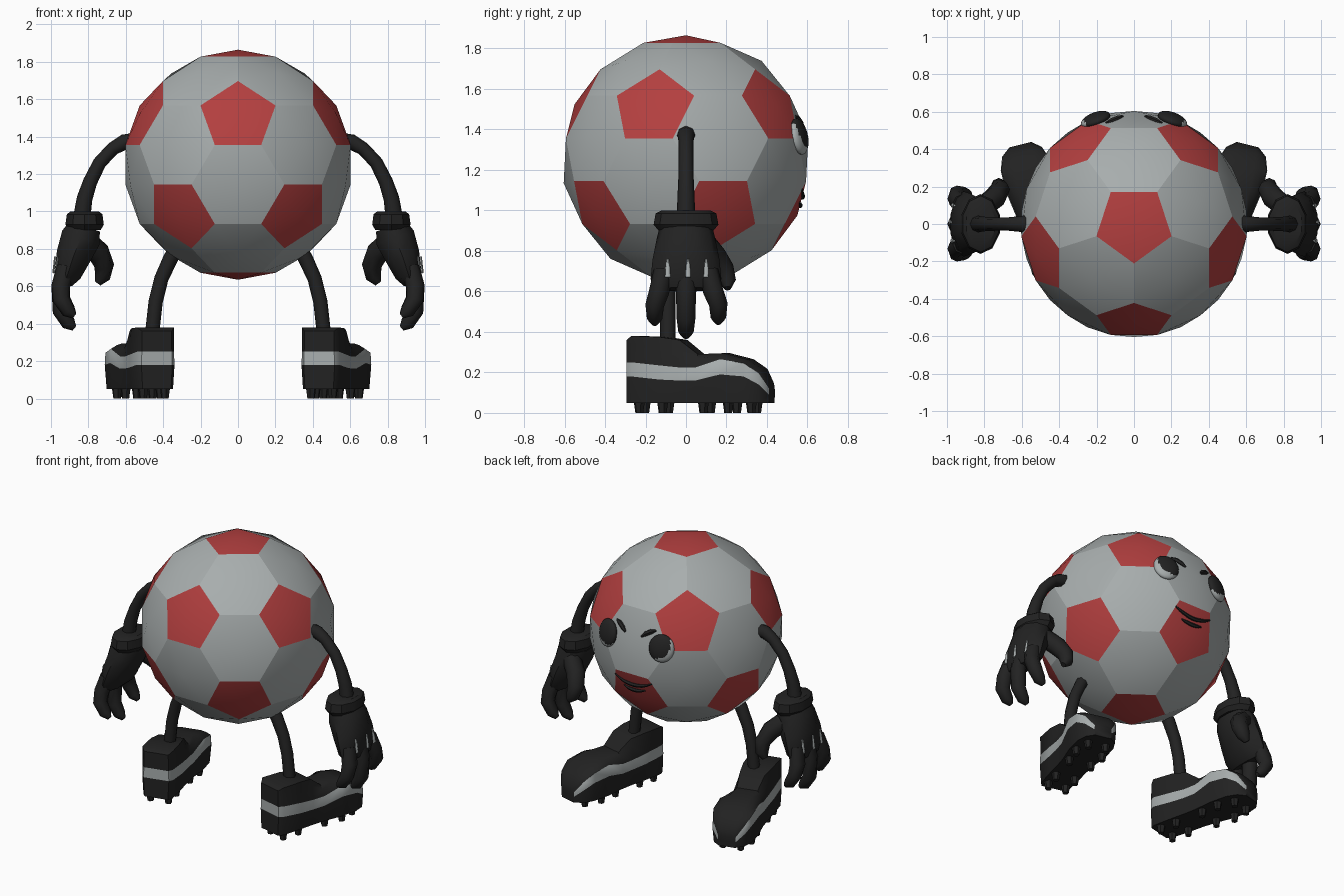
import bpy, bmesh, math
from mathutils import Vector, Matrix
from mathutils.bvhtree import BVHTree

if "Cube" in bpy.data.objects:
    bpy.data.objects.remove(bpy.data.objects["Cube"], do_unlink=True)


def material(name, rgb):
    m = bpy.data.materials.new(name)
    m.use_nodes = True
    m.diffuse_color = (*rgb, 1)
    m.node_tree.nodes["Principled BSDF"].inputs["Base Color"].default_value = (*rgb, 1)
    return m


GREY = material("light grey", (0.39, 0.42, 0.42))
RED = material("red", (0.45, 0.05, 0.05))
BLACK = material("black", (0.016, 0.016, 0.016))


def finish(name, bm, mats, sharp=40):
    """Smooth shade up to an angle and add the object to the scene."""
    bmesh.ops.recalc_face_normals(bm, faces=bm.faces[:])
    for f in bm.faces:
        f.smooth = True
    if sharp:
        for e in bm.edges:
            e.smooth = e.calc_face_angle(0) < math.radians(sharp)
    mesh = bpy.data.meshes.new(name)
    bm.to_mesh(mesh)
    bm.free()
    for m in mats:
        mesh.materials.append(m)
    ob = bpy.data.objects.new(name, mesh)
    bpy.context.collection.objects.link(ob)
    return ob


def loft(name, stations, n=8, mat=BLACK, sharp=50):
    """Tube through (point, radius along y, radius across) stations."""
    bm = bmesh.new()
    pts = [Vector(s[0]) for s in stations]
    rings = []
    for i, (_, ru, rv) in enumerate(stations):
        t = (pts[min(i + 1, len(pts) - 1)] - pts[max(i - 1, 0)]).normalized()
        u = Vector((0, 1, 0))
        u = (u - t * u.dot(t)).normalized()
        v = t.cross(u)
        angles = [2 * math.pi * k / n for k in range(n)]
        rings.append([bm.verts.new(pts[i] + u * ru * math.cos(a) + v * rv * math.sin(a))
                      for a in angles])
    for a, b in zip(rings, rings[1:]):
        for k in range(n):
            bm.faces.new((a[k], a[(k + 1) % n], b[(k + 1) % n], b[k]))
    bm.faces.new(rings[0])
    bm.faces.new(rings[-1])
    return finish(name, bm, [mat], sharp)


def tube(name, points, radii, n=8):
    return loft(name, [(p, r, r) for p, r in zip(points, radii)], n)


# Ball: icosahedron cut into pentagon and hexagon panels, domed onto a sphere
R = 0.615
CENTRE = Vector((0, 0, 1.25))
ico = bmesh.new()
ico.verts.new((0, 0, 1))
ico.verts.new((0, 0, -1))
lat = math.atan(0.5)
for k in range(5):
    for sign in (1, -1):
        a = math.radians(72 * k - 90 * sign)
        ico.verts.new((math.cos(lat) * math.cos(a), math.cos(lat) * math.sin(a),
                       sign * math.sin(lat)))
bmesh.ops.convex_hull(ico, input=ico.verts[:])

ball = bmesh.new()
cache, hubs = {}, set()


def ball_vert(p, hub=False):
    p = p.normalized() * R + CENTRE
    key = tuple(round(c, 3) + 0.0 for c in p)
    if key not in cache:
        cache[key] = ball.verts.new(p)
    if hub:
        hubs.add(cache[key])
    return cache[key]


for f in ico.faces:
    tri = [v.co.copy() for v in f.verts]
    rim = []
    for i in range(3):
        a, b, c = tri[i], tri[(i + 1) % 3], tri[i - 1]
        near, far = ball_vert(a.lerp(b, 1 / 3)), ball_vert(a.lerp(b, 2 / 3))
        ball.faces.new((ball_vert(a, True), near, ball_vert(a.lerp(c, 1 / 3)))).material_index = 1
        rim += [near, far]
    hub = ball_vert(sum(tri, Vector()), True)
    for i in range(6):
        ball.faces.new((hub, rim[i], rim[(i + 1) % 6]))
ico.free()
for e in ball.edges:
    e.smooth = bool(hubs & set(e.verts))
tree = BVHTree.FromBMesh(ball)
finish("ball_body", ball, [GREY, RED], sharp=None)


def on_face(x, z):
    """Point of the ball's face side at the given x and z."""
    return tree.ray_cast(Vector((x, 2, z)), Vector((0, -1, 0)))[0]


# Mouth lines
for name, half, z, rise in (("upper_mouth", 0.14, 1.065, 0.04), ("lower_mouth", 0.08, 1.025, 0.015)):
    ts = [i / 4 - 1 for i in range(9)]
    tube(name, [on_face(half * t, z + rise * t * t) for t in ts],
         [0.014 - 0.009 * t * t for t in ts], 6)


def shoe(name, s):
    # columns: y, half width, top height, top width factor, stripe bottom, stripe top
    stations = [(-.19, .085, .36, .95, .18, .25), (-.16, .105, .38, .98, .18, .25),
                (-.02, .11, .375, .9, .165, .235), (.08, .11, .36, .75, .16, .225),
                (.17, .115, .29, .6, .16, .225), (.30, .135, .295, .5, .19, .265),
                (.42, .135, .265, .5, .18, .245), (.49, .11, .22, .5, .14, .195),
                (.53, .06, .15, .6, .09, .12)]
    place = Matrix.Translation((s * 0.48, -0.09, 0)) @ Matrix.Rotation(-s * math.radians(14), 4, 'Z')
    bm = bmesh.new()
    rows = []
    for y, w, top, k, lo, hi in stations:
        half = [(0.92 * w, 0.05), (w, lo), (0.97 * w, hi),
                (w * (0.5 + 0.48 * k), hi + 0.65 * (top - hi)), (w * k, top)]
        rows.append([[bm.verts.new(place @ Vector((d * x, y, z))) for x, z in half] for d in (-1, 1)])
    for (al, ar), (bl, br) in zip(rows, rows[1:]):
        for a, b in ((al, bl), (ar, br)):
            for i in range(4):
                bm.faces.new((a[i], a[i + 1], b[i + 1], b[i])).material_index = int(i == 1)
        for i in (0, 4):
            bm.faces.new((al[i], ar[i], br[i], bl[i]))
    for end, stripe in ((0, 1), (-1, -1)):
        l, r = rows[end]
        for i in range(4):
            bm.faces.new((l[i], r[i], r[i + 1], l[i + 1])).material_index = int(i == stripe)
    finish(name, bm, [BLACK, GREY], 40)
    # Studs under the sole
    bm = bmesh.new()
    for x, y in ((.06, -.13), (.065, -.01), (.075, .2), (.09, .33), (.06, .44)):
        for d in (-1, 1):
            bmesh.ops.create_cone(bm, cap_ends=True, segments=6, radius1=0.02, radius2=0.03,
                                  depth=0.07, matrix=place @ Matrix.Translation((d * x, y, 0.035)))
    finish(name + "_studs", bm, [BLACK])


for s, side in ((1, "left_"), (-1, "right_")):
    # Eye: flattened dome with a dark pupil set inwards and up
    spot = on_face(s * 0.205, 1.365)
    out = (spot - CENTRE).normalized()
    bm = bmesh.new()
    bmesh.ops.create_uvsphere(bm, u_segments=24, v_segments=14, radius=0.087,
                              matrix=Matrix.Translation(spot) @ out.to_track_quat('Z', 'Y').to_matrix().to_4x4()
                              @ Matrix.Diagonal((0.95, 1.05, 0.4, 1)))
    for f in bm.faces:
        c = f.calc_center_median() - spot
        f.material_index = int(math.hypot(c.x * s + 0.018, c.z - 0.02) < 0.08)
    finish(side + "eye", bm, [GREY, BLACK])

    # Eyebrow
    tube(side + "eyebrow", [on_face(s * x, z) for x, z in ((.06, 1.415), (.085, 1.435), (.12, 1.455), (.15, 1.465))],
         (0.008, 0.017, 0.017, 0.006), 6)

    # Arm and leg
    tube(side + "arm", [(s * x, 0, z) for x, z in ((.56, 1.37), (.61, 1.37), (.67, 1.335), (.74, 1.26),
                                                   (.79, 1.16), (.82, 1.07), (.835, .97))],
         (0.05, 0.042, 0.036, 0.036, 0.038, 0.042, 0.046))
    tube(side + "leg", [(s * x, -0.09, z) for x, z in ((.31, .83), (.36, .75), (.41, .64), (.44, .52), (.46, .34))],
         (0.04, 0.04, 0.038, 0.038, 0.038))

    # Glove: cuff and palm, then fingers and thumb
    loft(side + "cuff", [((s * .82, 0, z), ru, rv) for z, ru, rv in
                         ((1.0, .12, .08), (.985, .15, .1), (.93, .16, .108), (.9, .135, .09))], 10, sharp=35)
    loft(side + "palm", [((s * x, 0, z), ru, rv) for x, z, ru, rv in
                         ((.82, .92, .13, .09), (.84, .86, .145, .112), (.88, .76, .165, .098),
                          (.912, .66, .175, .075), (.925, .61, .15, .04))], 10)
    for finger, y0, y1, tip in (("back", -.11, -.155, .44), ("middle", 0, 0, .375), ("front", .11, .16, .445)):
        ym = (y0 + y1) / 2
        tube(side + finger + "_finger",
             [(s * .92, y0, .7), (s * .948, ym, .6), (s * .945, y1, tip + .09),
              (s * .905, y1, tip + .025), (s * .875, y1, tip)],
             (0.05, 0.05, 0.046, 0.038, 0.015))
    tube(side + "thumb", [(s * .81, .09, .84), (s * .745, .14, .78), (s * .715, .185, .71),
                          (s * .725, .205, .65), (s * .75, .205, .615)],
         (0.06, 0.06, 0.053, 0.042, 0.018))
    for i, y in enumerate((-0.09, 0.01, 0.1)):
        edge = math.sqrt(1 - (y / 0.17) ** 2)
        loft(f"{side}glove_seam_{i + 1}",
             [((s * (cx + rv * edge), y, z), w, 0.006) for cx, rv, z, w in
              ((.88, .098, .76, .006), (.896, .087, .71, .011), (.91, .078, .67, .013))], 6, GREY)

    shoe(side + "shoe", s)
